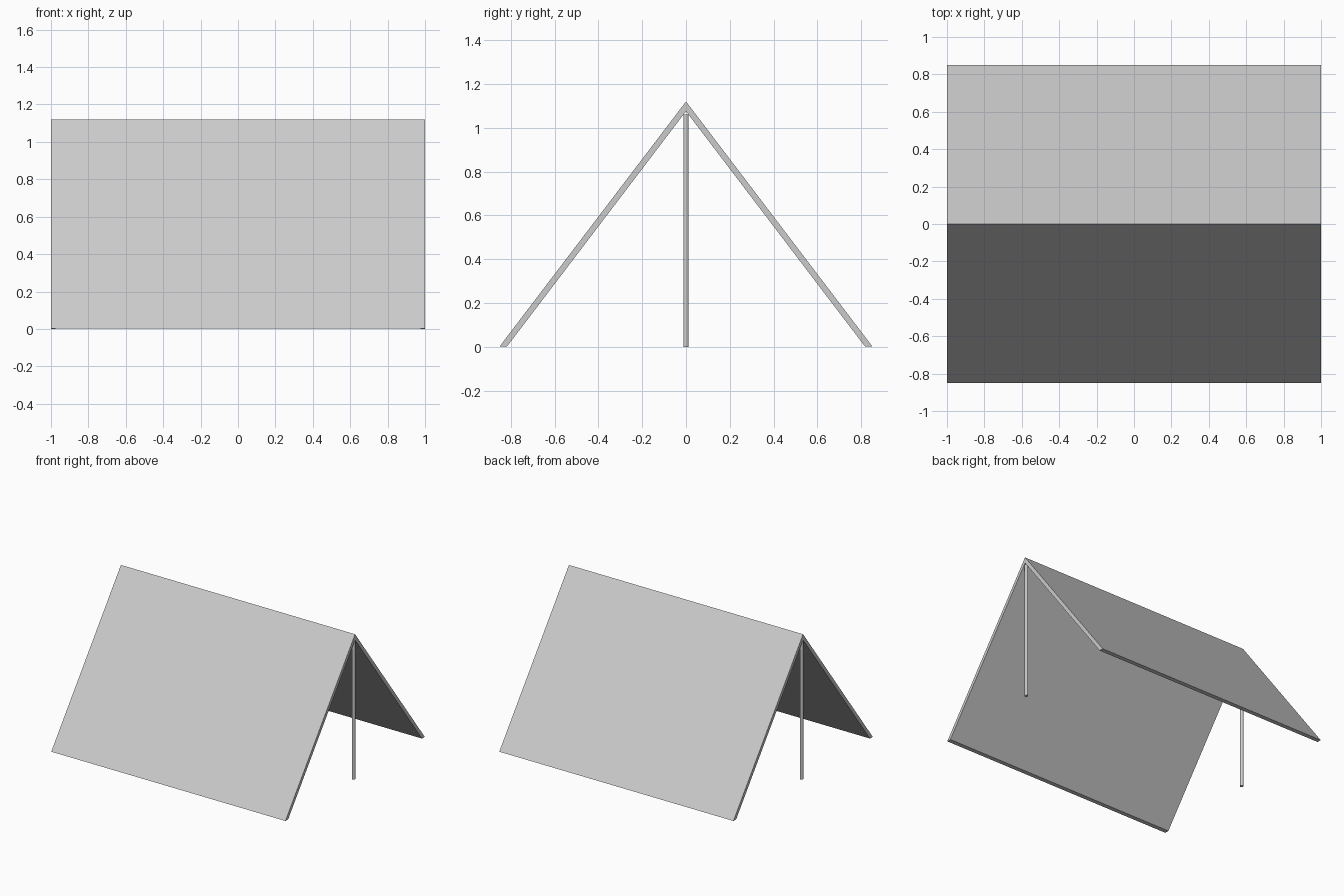
import bpy, bmesh
from mathutils import Matrix

if "Cube" in bpy.data.objects:
    bpy.data.objects.remove(bpy.data.objects["Cube"])

HALF_L, HALF_W, HEIGHT = 1.0, 0.85, 1.12
THICK = 0.034            # horizontal thickness of the sheet
POLE_R, POLE_TOP = 0.0125, 1.06
BASE = 0.003             # sheet hem sits just above the pole feet


def finish(name, bm):
    bmesh.ops.recalc_face_normals(bm, faces=bm.faces)
    mesh = bpy.data.meshes.new(name)
    bm.to_mesh(mesh)
    bm.free()
    obj = bpy.data.objects.new(name, mesh)
    bpy.context.collection.objects.link(obj)
    return obj


# Folded canopy: inverted V profile extruded along x
inner_w = HALF_W - THICK
inner_top = BASE + (HEIGHT - BASE) * inner_w / HALF_W
profile = [(-HALF_W, BASE), (0, HEIGHT), (HALF_W, BASE),
           (inner_w, BASE), (0, inner_top), (-inner_w, BASE)]
bm = bmesh.new()
ends = [[bm.verts.new((x, y, z)) for y, z in profile] for x in (-HALF_L, HALF_L)]
a, b = ends
for i in range(6):
    j = (i + 1) % 6
    bm.faces.new((a[i], a[j], b[j], b[i]))
# Each end is two quads meeting at the ridge
for e in ends:
    bm.faces.new((e[0], e[1], e[4], e[5]))
    bm.faces.new((e[1], e[2], e[3], e[4]))
finish("canopy", bm)

# Upright pole under each end of the ridge
for name, side in (("left_pole", -1), ("right_pole", 1)):
    bm = bmesh.new()
    bmesh.ops.create_cone(bm, cap_ends=True, segments=12, radius1=POLE_R,
                          radius2=POLE_R, depth=POLE_TOP,
                          matrix=Matrix.Translation((side * (HALF_L - POLE_R), 0, POLE_TOP / 2)))
    finish(name, bm)
